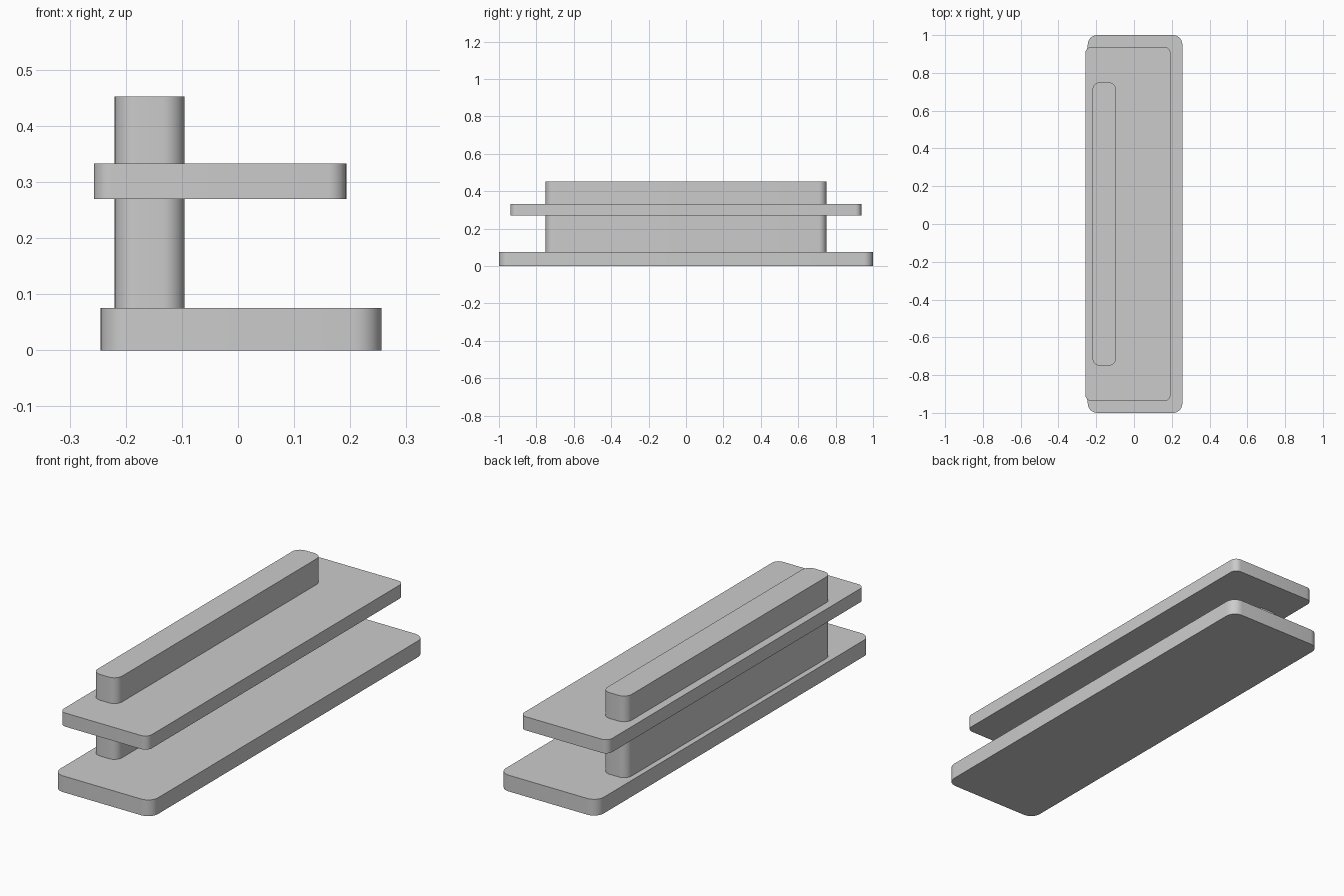
import bpy
import bmesh
import math

old = bpy.data.objects.get("Cube")
if old:
    bpy.data.objects.remove(old, do_unlink=True)

# Single grey finish
grey = bpy.data.materials.new("plain grey")
grey.use_nodes = True
colour = (0.6, 0.6, 0.6, 1)
grey.diffuse_color = colour
grey.node_tree.nodes["Principled BSDF"].inputs["Base Color"].default_value = colour


def rounded_slab(name, x0, x1, half_y, z0, z1, radius, steps=8):
    """Rectangle with rounded corners in plan, extruded upwards."""
    bm = bmesh.new()
    centres = [(x1 - radius, half_y - radius), (x0 + radius, half_y - radius),
               (x0 + radius, radius - half_y), (x1 - radius, radius - half_y)]
    outline = []
    for corner, (cx, cy) in enumerate(centres):
        for i in range(steps + 1):
            a = (corner + i / steps) * math.pi / 2
            outline.append(bm.verts.new((cx + radius * math.cos(a),
                                         cy + radius * math.sin(a), z0)))
    base = bm.faces.new(outline)
    top = bmesh.ops.extrude_face_region(bm, geom=[base], use_keep_orig=True)
    verts = [v for v in top["geom"] if isinstance(v, bmesh.types.BMVert)]
    bmesh.ops.translate(bm, verts=verts, vec=(0, 0, z1 - z0))
    bmesh.ops.recalc_face_normals(bm, faces=bm.faces)
    mesh = bpy.data.meshes.new(name)
    bm.to_mesh(mesh)
    bm.free()
    mesh.materials.append(grey)
    obj = bpy.data.objects.new(name, mesh)
    bpy.context.collection.objects.link(obj)
    bpy.ops.object.select_all(action="DESELECT")
    obj.select_set(True)
    bpy.context.view_layer.objects.active = obj
    bpy.ops.object.shade_smooth_by_angle(angle=math.radians(30))


# Base plate, upright wall, and the shelf the wall passes through
rounded_slab("base_plate", -0.245, 0.256, 1.0, 0, 0.075, 0.05)
rounded_slab("upright_wall", -0.22, -0.095, 0.75, 0.075, 0.452, 0.04)
rounded_slab("shelf", -0.257, 0.193, 0.9375, 0.27, 0.333, 0.032)
